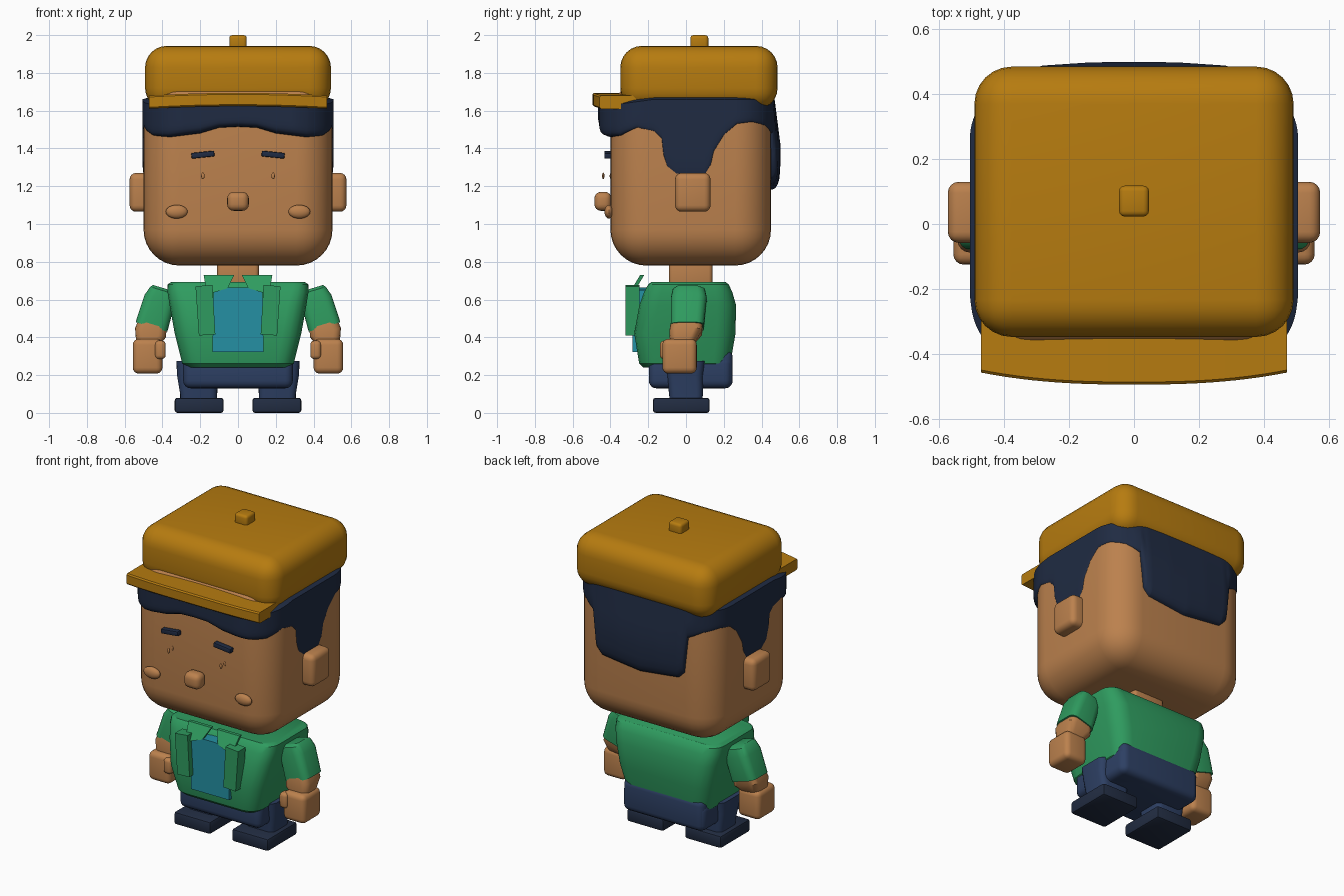
import bpy, bmesh, math
from mathutils import Matrix

if "Cube" in bpy.data.objects:
    bpy.data.objects.remove(bpy.data.objects["Cube"])


def material(name, rgb):
    m = bpy.data.materials.new(name)
    m.diffuse_color = (*rgb, 1)
    m.use_nodes = True
    m.node_tree.nodes["Principled BSDF"].inputs["Base Color"].default_value = m.diffuse_color
    return m


SKIN = material("skin", (0.50, 0.22, 0.075))
HAIR = material("dark_hair", (0.014, 0.024, 0.055))
CAP = material("mustard", (0.47, 0.20, 0.005))
GREEN = material("green", (0.028, 0.33, 0.115))
TEAL = material("teal", (0.018, 0.28, 0.37))
PANTS = material("navy", (0.026, 0.050, 0.125))
SHOE = material("dark_slate", (0.016, 0.026, 0.055))


def finish(name, bm, mat, angle=32):
    bmesh.ops.recalc_face_normals(bm, faces=bm.faces)
    me = bpy.data.meshes.new(name)
    bm.to_mesh(me)
    bm.free()
    me.materials.append(mat)
    me.polygons.foreach_set("use_smooth", [True] * len(me.polygons))
    me.set_sharp_from_angle(angle=math.radians(angle))
    ob = bpy.data.objects.new(name, me)
    bpy.context.collection.objects.link(ob)
    return ob


def box(name, mat, x, y, z, r=0.02, seg=3, turn=0):
    """Bevelled box from (min, max) bounds, turned about the y axis."""
    bm = bmesh.new()
    bmesh.ops.create_cube(bm, size=1)
    bmesh.ops.scale(bm, verts=bm.verts, vec=[b - a for a, b in (x, y, z)])
    bmesh.ops.bevel(bm, geom=bm.edges[:], offset=r, segments=seg, profile=0.5, affect='EDGES')
    centre = [(a + b) / 2 for a, b in (x, y, z)]
    bm.transform(Matrix.Translation(centre) @ Matrix.Rotation(turn, 4, 'Y'))
    return finish(name, bm, mat)


def ball(name, mat, centre, radii):
    bm = bmesh.new()
    bmesh.ops.create_uvsphere(bm, u_segments=20, v_segments=12, radius=1)
    bm.transform(Matrix.Translation(centre) @ Matrix.Diagonal((*radii, 1)))
    return finish(name, bm, mat)


def loft(name, mat, rings, s=1, seg=4):
    """Rounded-rectangle rings: (cx, z, half_x, y_min, y_max, corner, tilt)."""
    bm = bmesh.new()
    loops = []
    for cx, z, hx, y0, y1, r, k in rings:
        cy, hy, loop = (y0 + y1) / 2, (y1 - y0) / 2, []
        for q, (sx, sy) in enumerate(((1, 1), (-1, 1), (-1, -1), (1, -1))):
            for i in range(seg + 1):
                a = math.pi / 2 * (q + i / seg)
                dx = sx * (hx - r) + r * math.cos(a)
                dy = sy * (hy - r) + r * math.sin(a)
                loop.append(bm.verts.new((s * (cx + dx), cy + dy, z + k * dx)))
        loops.append(loop)
    for a, b in zip(loops, loops[1:]):
        for i in range(len(a)):
            j = (i + 1) % len(a)
            bm.faces.new((a[i], a[j], b[j], b[i]))
    bm.faces.new(loops[0])
    bm.faces.new(loops[-1])
    return finish(name, bm, mat)


def plate(name, mat, pts, front, back, s=1):
    """Front outline (x, z) given thickness; front and back are functions of z."""
    bm = bmesh.new()
    a = [bm.verts.new((s * x, front(z), z)) for x, z in pts]
    b = [bm.verts.new((s * x, back(z), z)) for x, z in pts]
    bm.faces.new(a)
    bm.faces.new(b)
    for i in range(len(a)):
        j = (i + 1) % len(a)
        bm.faces.new((a[i], a[j], b[j], b[i]))
    return finish(name, bm, mat)


# Head, neck and nose
box("head", SKIN, (-0.5, 0.5), (-0.40, 0.45), (0.78, 1.76), 0.19, 8)
box("neck", SKIN, (-0.11, 0.11), (-0.09, 0.14), (0.66, 0.82), 0.02)
box("nose", SKIN, (-0.057, 0.057), (-0.485, -0.395), (1.07, 1.17), 0.034, 4)


# Hair shell: follows the head outline with a wavy lower hem
HEM = [(0, 1.515), (0.1, 1.51), (0.2, 1.48), (0.36, 1.46), (0.46, 1.468), (0.56, 1.51),
       (0.65, 1.49), (0.69, 1.45), (0.70, 1.36), (0.72, 1.30), (0.77, 1.26), (0.92, 1.26),
       (0.95, 1.31), (0.965, 1.38), (1.02, 1.47), (1.09, 1.53), (1.17, 1.54), (1.27, 1.52),
       (1.355, 1.48), (1.38, 1.25), (1.42, 1.21), (1.687, 1.18)]
PUFF = [(0, 0.065), (0.3, 0.058), (0.47, 0.02), (0.57, 0.006), (1.29, 0.006), (1.36, 0.022),
        (1.40, 0.038), (1.55, 0.048), (1.687, 0.05)]


def lerp(table, t):
    for (a, va), (b, vb) in zip(table, table[1:]):
        if t <= b:
            return va + (vb - va) * max(0, t - a) / (b - a)
    return table[-1][1]


def outline(t):
    """Point and outward normal at length t along half of the head outline."""
    arc = 0.19 * math.pi / 2
    if t < 0.31:
        return t, -0.40, 0, -1
    if t < 0.31 + arc:
        a = (t - 0.31) / 0.19
        return 0.31 + 0.19 * math.sin(a), -0.21 - 0.19 * math.cos(a), math.sin(a), -math.cos(a)
    if t < 0.78 + arc:
        return 0.5, -0.21 + t - 0.31 - arc, 1, 0
    a = (t - 0.78 - arc) / 0.19
    if a < math.pi / 2:
        return 0.31 + 0.19 * math.cos(a), 0.26 + 0.19 * math.sin(a), math.cos(a), math.sin(a)
    return max(0, 1.687 - t), 0.45, 0, 1


def hair():
    bm = bmesh.new()
    stops = sorted({round(i * 1.687 / 90, 4) for i in range(91)} | {t for t, _ in HEM})
    stations = [(t, 1) for t in stops] + [(t, -1) for t in stops[-2:0:-1]]
    columns = []
    for t, s in stations:
        x, y, nx, ny = outline(t)
        hem, puff = lerp(HEM, t), lerp(PUFF, t)
        top = 1.625 + 0.035 * min(1, max(0, (t - 0.4) / 0.25))
        col = [bm.verts.new((s * (x - 0.12 * nx), y - 0.12 * ny, 1.70))]
        for v in (0, 0.12, 0.3, 0.5, 0.65, 0.78, 0.88, 0.94, 0.975, 0.99, 1):
            # Rounded lower lip, softer upper edge at the back
            o = -0.004 + (puff + 0.004) * math.sqrt(max(0, 1 - v ** 12))
            if t > 1.29 and v < 0.5:
                o = 0.006 + (o - 0.006) * (0.3 + 1.4 * v)
            col.append(bm.verts.new((s * (x + nx * o), y + ny * o, top + (hem - top) * v)))
        columns.append(col)
    for i, a in enumerate(columns):
        b = columns[(i + 1) % len(columns)]
        for k in range(len(a) - 1):
            bm.faces.new((a[k], a[k + 1], b[k + 1], b[k]))
    finish("hair", bm, HAIR, 50)


hair()

# Cap with crown, button and curved brim
box("cap_crown", CAP, (-0.492, 0.492), (-0.348, 0.485), (1.605, 1.943), 0.115, 6)
box("cap_button", CAP, (-0.046, 0.046), (0.023, 0.118), (1.92, 2.0), 0.017)


def brim():
    bm = bmesh.new()
    rows, n = [], 24
    for i in range(n + 1):
        u = 2 * i / n - 1
        lift = 0.014 * (1 - u * u)
        y = -0.458 - 0.037 * (1 - abs(u) ** 2.5)
        rows.append([bm.verts.new((0.471 * u, yy, zz + lift)) for yy, zz in
                     ((-0.16, 1.61), (y + 0.008, 1.61), (y, 1.618), (y, 1.672),
                      (y + 0.008, 1.68), (-0.16, 1.68))])
    for a, b in zip(rows, rows[1:]):
        for k in range(6):
            j = (k + 1) % 6
            bm.faces.new((a[k], a[j], b[j], b[k]))
    bm.faces.new(rows[0])
    bm.faces.new(rows[-1])
    finish("cap_brim", bm, CAP)


brim()

# Jacket body and shirt front
loft("jacket_body", GREEN, [
    (0, 0.24, 0.27, -0.225, 0.20, 0.08, 0), (0, 0.262, 0.295, -0.248, 0.235, 0.09, 0),
    (0, 0.42, 0.335, -0.274, 0.262, 0.10, 0), (0, 0.57, 0.362, -0.247, 0.265, 0.10, 0),
    (0, 0.64, 0.373, -0.222, 0.245, 0.09, 0), (0, 0.68, 0.373, -0.20, 0.226, 0.08, 0),
    (0, 0.692, 0.355, -0.185, 0.21, 0.07, 0)])
plate("shirt_front", TEAL, [(-0.135, 0.322), (0.135, 0.322), (0.13, 0.65), (0.04, 0.665),
                            (-0.04, 0.665), (-0.13, 0.65)],
      lambda z: -0.284, lambda z: -0.21)

# Pants
box("hips", PANTS, (-0.29, 0.29), (-0.197, 0.242), (0.13, 0.30), 0.04, 4)
box("pants_back", PANTS, (-0.285, 0.285), (0.06, 0.247), (0.13, 0.335), 0.04, 4)

for s, side in ((1, "right"), (-1, "left")):
    def span(a, b):
        return (a, b) if s > 0 else (-b, -a)

    # Face details
    box(side + "_ear", SKIN, span(0.45, 0.574), (-0.058, 0.13), (1.065, 1.27), 0.034, 4)
    box(side + "_eyebrow", HAIR, span(0.125, 0.247), (-0.432, -0.395), (1.352, 1.382),
        0.006, 2, s * math.radians(6))
    ball(side + "_eye", SKIN, (s * 0.186, -0.438, 1.255), (0.009, 0.006, 0.018))
    ball(side + "_eye_socket", SKIN, (s * 0.186, -0.40, 1.255), (0.007, 0.004, 0.014))
    ball(side + "_cheek", SKIN, (s * 0.325, -0.408, 1.065), (0.058, 0.024, 0.036))

    # Lapels and collar
    plate(side + "_lapel", GREEN, [(0.225, 0.67), (0.135, 0.678), (0.12, 0.415), (0.207, 0.41)],
          lambda z: -0.32, lambda z: -0.245, s)
    plate(side + "_collar", GREEN, [(0.182, 0.73), (0.02, 0.73), (0.055, 0.66), (0.135, 0.635),
                                    (0.172, 0.672)],
          lambda z: -0.30 + 0.6 * (z - 0.635), lambda z: -0.278 + 0.6 * (z - 0.635), s)

    # Arms
    loft(side + "_sleeve", GREEN, [
        (0.40, 0.662, 0.05, -0.05, 0.07, 0.03, 0.3), (0.40, 0.648, 0.065, -0.07, 0.10, 0.04, 0.3),
        (0.415, 0.60, 0.08, -0.08, 0.11, 0.045, 0.3), (0.458, 0.455, 0.084, -0.08, 0.095, 0.04, 0.3)], s)
    loft(side + "_forearm", SKIN, [
        (0.45, 0.48, 0.072, -0.078, 0.09, 0.04, 0.3), (0.463, 0.425, 0.082, -0.088, 0.085, 0.04, 0.3),
        (0.475, 0.375, 0.065, -0.085, 0.05, 0.04, 0.15)], s)
    box(side + "_hand", SKIN, span(0.40, 0.557), (-0.125, 0.057), (0.208, 0.392), 0.032, 4)
    box(side + "_thumb", SKIN, span(0.383, 0.44), (-0.138, -0.07), (0.285, 0.382), 0.02, 3)

    # Legs and shoes
    loft(side + "_leg", PANTS, [
        (0.208, 0.06, 0.098, -0.085, 0.085, 0.035, 0), (0.208, 0.10, 0.098, -0.09, 0.09, 0.035, 0),
        (0.215, 0.20, 0.108, -0.10, 0.09, 0.04, 0), (0.22, 0.275, 0.106, -0.11, 0.10, 0.04, 0)], s)
    box(side + "_shoe", SHOE, span(0.076, 0.335), (-0.175, 0.125), (0, 0.08), 0.014, 2)
